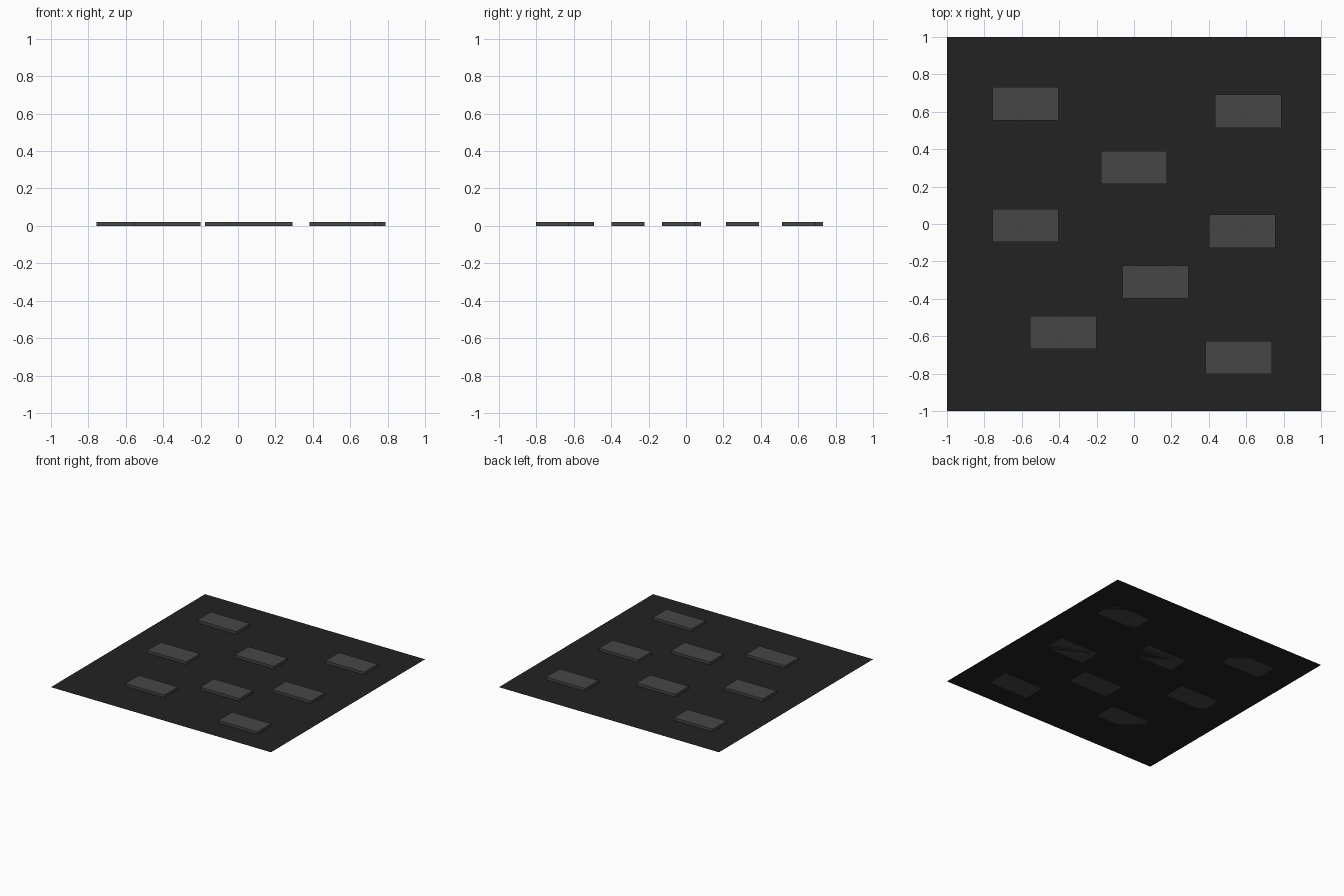
import bpy

if "Cube" in bpy.data.objects:
    bpy.data.objects.remove(bpy.data.objects["Cube"])


def material(name, value):
    m = bpy.data.materials.new(name)
    m.diffuse_color = (value, value, value, 1)
    m.use_nodes = True
    m.node_tree.nodes["Principled BSDF"].inputs["Base Color"].default_value = m.diffuse_color
    return m


floor_mat = material("near_black", 0.016)
plate_mat = material("dark_grey", 0.062)

# Thin square base sheet
bpy.ops.mesh.primitive_plane_add(size=2, location=(0, 0, 0))
base = bpy.context.object
base.name = "base_sheet"
base.data.materials.append(floor_mat)

# Identical low rectangular slabs scattered on the sheet
W, D, H = 0.355, 0.177, 0.022
centres = [(-0.58, 0.643), (0.61, 0.603), (0.0, 0.302), (-0.58, -0.008),
           (0.578, -0.039), (0.115, -0.311), (-0.379, -0.58), (0.561, -0.714)]
for i, (x, y) in enumerate(centres):
    bpy.ops.mesh.primitive_cube_add(size=1, location=(x, y, H / 2))
    slab = bpy.context.object
    slab.name = f"slab_{i + 1}"
    slab.scale = (W, D, H)
    slab.data.materials.append(plate_mat)
